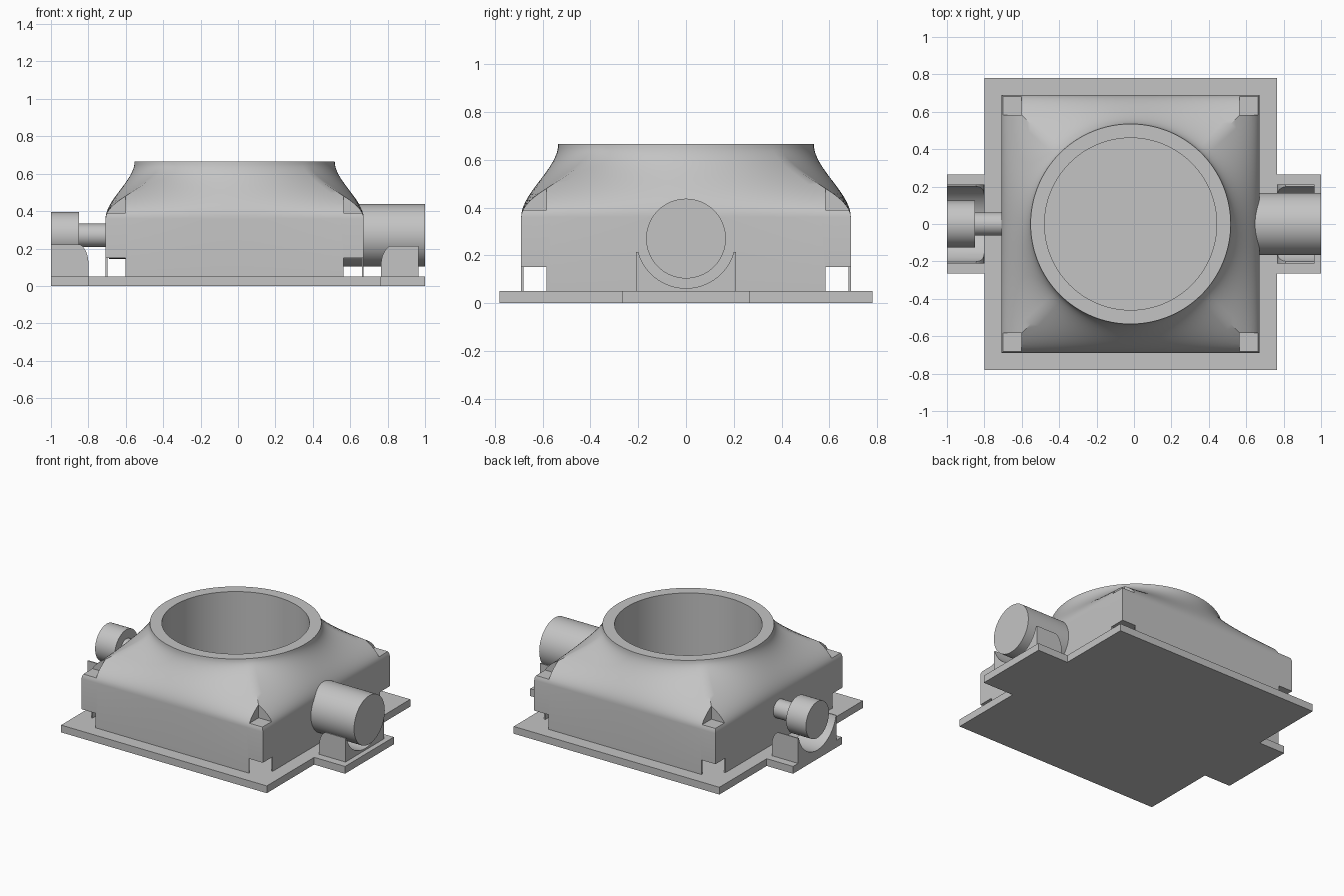
import bpy, bmesh, math
from mathutils import Matrix, Vector

if "Cube" in bpy.data.objects:
    bpy.data.objects.remove(bpy.data.objects["Cube"], do_unlink=True)

grey = bpy.data.materials.new("plain grey")
grey.use_nodes = True
GREY = (0.55, 0.55, 0.55, 1)
grey.diffuse_color = GREY
grey.node_tree.nodes["Principled BSDF"].inputs["Base Color"].default_value = GREY

CX = -0.018          # centre of housing
HALF = 0.69          # half width of housing
FLOOR = 0.05         # top of base plate
AXIS_Z = 0.27        # height of both pipe axes
RIM_Z, RIM_R, BORE_R = 0.665, 0.535, 0.46


def make(name, bm):
    bmesh.ops.recalc_face_normals(bm, faces=bm.faces)
    mesh = bpy.data.meshes.new(name)
    bm.to_mesh(mesh)
    bm.free()
    mesh.materials.append(grey)
    obj = bpy.data.objects.new(name, mesh)
    bpy.context.collection.objects.link(obj)
    return obj


def box(name, lo, hi):
    lo, hi = Vector(lo), Vector(hi)
    bm = bmesh.new()
    bmesh.ops.create_cube(bm, size=1, matrix=Matrix.Translation((lo + hi) / 2)
                          @ Matrix.Diagonal((*(hi - lo), 1)))
    return make(name, bm)


def prism(name, points, direction):
    """Extrude a closed outline along a vector."""
    bm = bmesh.new()
    face = bm.faces.new([bm.verts.new(p) for p in points])
    new = bmesh.ops.extrude_face_region(bm, geom=[face])["geom"]
    bmesh.ops.translate(bm, vec=direction,
                        verts=[v for v in new if isinstance(v, bmesh.types.BMVert)])
    return make(name, bm)


def lathe_x(name, profile):
    """Solid of revolution about the pipe axis from (x, radius) pairs."""
    bm = bmesh.new()
    n = 64
    rings = [[bm.verts.new((x, r * math.cos(k * math.tau / n),
                            AXIS_Z + r * math.sin(k * math.tau / n)))
              for k in range(n)] for x, r in profile]
    skin(bm, rings)
    return make(name, bm)


def skin(bm, rings):
    for a, b in zip(rings, rings[1:]):
        for k in range(len(a)):
            j = (k + 1) % len(a)
            bm.faces.new((a[k], a[j], b[j], b[k]))
    bm.faces.new(rings[0])
    bm.faces.new(rings[-1])


def upright(name, radius, z0, z1):
    bm = bmesh.new()
    bmesh.ops.create_cone(bm, cap_ends=True, segments=128, radius1=radius,
                          radius2=radius, depth=z1 - z0,
                          matrix=Matrix.Translation((CX, 0, (z0 + z1) / 2)))
    return make(name, bm)


def cut(obj, cutter):
    mod = obj.modifiers.new("cut", "BOOLEAN")
    mod.operation, mod.solver, mod.object = "DIFFERENCE", "EXACT", cutter
    select(obj)
    bpy.ops.object.modifier_apply(modifier=mod.name)
    bpy.data.objects.remove(cutter, do_unlink=True)


def select(obj):
    bpy.ops.object.select_all(action="DESELECT")
    obj.select_set(True)
    bpy.context.view_layer.objects.active = obj


def smooth(obj):
    select(obj)
    bpy.ops.object.shade_smooth_by_angle(angle=math.radians(30))


# Base plate with a tab on each side
outline = [(0.765, -0.265), (1, -0.265), (1, 0.265), (0.765, 0.265),
           (0.765, 0.78), (-0.8, 0.78), (-0.8, 0.265), (-1, 0.265),
           (-1, -0.265), (-0.8, -0.265), (-0.8, -0.78), (0.765, -0.78)]
prism("base_plate", [(x, y, 0) for x, y in outline], (0, 0, FLOOR))

# Housing: square walls blending into a round rim
bm = bmesh.new()
SEG, STEPS, BLEND_Z = 128, 20, 0.36


def ring(t, z):
    s = t * t * (3 - 2 * t)
    verts = []
    for k in range(SEG):
        a = k * math.tau / SEG
        c, d = math.cos(a), math.sin(a)
        r = (1 - s) * HALF / max(abs(c), abs(d)) + s * RIM_R
        verts.append(bm.verts.new((CX + r * c, r * d, z)))
    return verts


rings = [ring(0, FLOOR)]
for i in range(STEPS + 1):
    t = i / STEPS
    rings.append(ring(t, BLEND_Z + t * (RIM_Z - BLEND_Z)))
skin(bm, rings)
housing = make("housing", bm)

# Hollow underside, central bore and corner pockets above and below
cut(housing, box("cavity", (CX - 0.68, -0.68, 0), (CX + 0.68, 0.68, 0.15)))
cut(housing, upright("bore", BORE_R, 0, 1))
for sx in (-1, 1):
    for sy in (-1, 1):
        for z0, z1 in ((0, 0.15), (0.39, 0.6)):
            xs = sorted((CX + sx * 0.583, CX + sx * 0.8))
            ys = sorted((sy * 0.583, sy * 0.8))
            cut(housing, box("pocket", (xs[0], ys[0], z0), (xs[1], ys[1], z1)))
smooth(housing)

# Bore liner below the hollow
liner = upright("bore_liner", 0.5, FLOOR, 0.16)
cut(liner, upright("liner_bore", BORE_R, 0, 1))
smooth(liner)

# Wide pipe on the left, necked pipe on the right
smooth(lathe_x("wide_pipe", [(0.47, 0.167), (1, 0.167)]))
smooth(lathe_x("necked_pipe", [(-0.5, 0.125), (-0.69, 0.125), (-0.69, 0.0625),
                               (-0.85, 0.0625), (-0.85, 0.125), (-1, 0.125)]))

# Hollowed cradles beneath the pipes, rounded on the housing side
for name, inner, outer, top in (("left_cradle", 0.765, 0.965, 0.213),
                                ("right_cradle", -0.8, -1, 0.222)):
    side = math.copysign(1, inner)
    profile = [(outer, FLOOR), (inner, FLOOR)]
    for i in range(9):
        a = i / 8 * math.pi / 2.6
        profile.append((inner + side * 0.07 * (1 - math.cos(a)),
                        top - 0.1 * (1 - math.sin(a) / math.sin(math.pi / 2.6))))
    profile.append((outer, top))
    cradle = prism(name, [(x, -0.21, z) for x, z in profile], (0, 0.42, 0))
    xs = sorted((inner - side * 0.1, outer + side * 0.1))
    cut(cradle, lathe_x("cradle_hollow", [(x, 0.208) for x in xs]))
    smooth(cradle)
